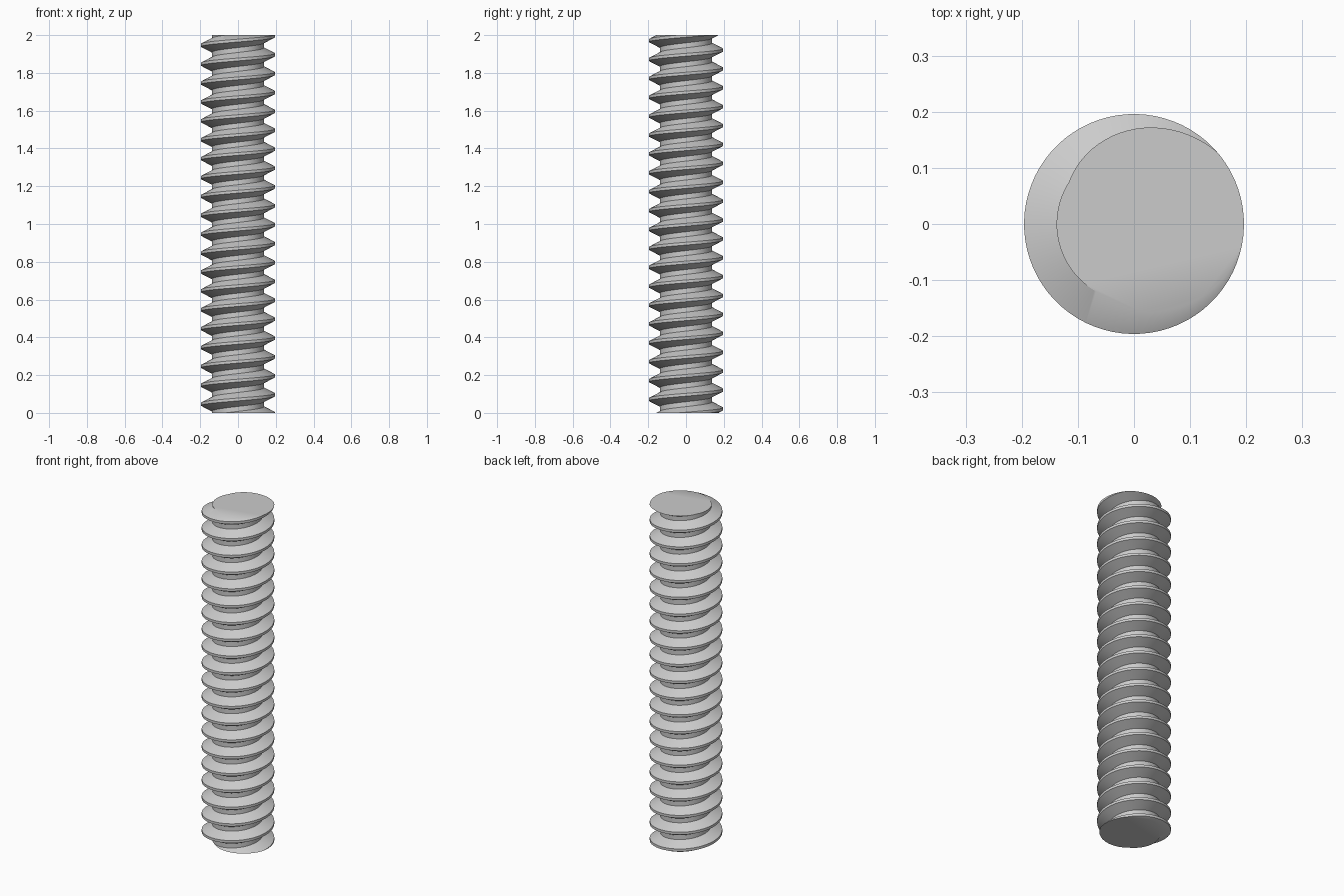
import bpy
import bmesh
import math

cube = bpy.data.objects.get("Cube")
if cube:
    bpy.data.objects.remove(cube)

LENGTH = 2.0
PITCH = 0.1
CREST_R, ROOT_R = 0.196, 0.138
SEGMENTS = 72
CREST, ROOT = 0.15, 0.26          # flat widths as shares of the pitch
PHASE = math.radians(14)          # crest direction at the end faces

# Grey metal
metal = bpy.data.materials.new("grey metal")
metal.use_nodes = True
colour = (0.6, 0.6, 0.6, 1)
metal.diffuse_color = colour
metal.node_tree.nodes["Principled BSDF"].inputs["Base Color"].default_value = colour

# Thread profile for one turn: root edge, crest edge, crest edge, root edge
profile = [
    (ROOT_R, -(1 - ROOT) / 2),
    (CREST_R, -CREST / 2),
    (CREST_R, CREST / 2),
    (ROOT_R, (1 - ROOT) / 2),
]

# Sweep the profile along a right-handed helix running past both ends
bm = bmesh.new()
turns = round(LENGTH / PITCH) + 4
rows = []
for i in range(turns * SEGMENTS + 1):
    turn = i / SEGMENTS
    angle = PHASE + math.tau * turn
    rows.append([
        bm.verts.new((r * math.cos(angle), r * math.sin(angle),
                      PITCH * (turn - 2 + offset)))
        for r, offset in profile
    ])

for i in range(len(rows) - 1):
    a, b = rows[i], rows[i + 1]
    for j in range(len(profile) - 1):
        bm.faces.new((a[j], b[j], b[j + 1], a[j + 1]))
    # Root strip joins this turn to the next one
    if i + 1 + SEGMENTS < len(rows):
        c, d = rows[i + SEGMENTS], rows[i + 1 + SEGMENTS]
        bm.faces.new((a[-1], b[-1], d[0], c[0]))

# Cut both ends flat and cap them
for z, direction in ((0, -1), (LENGTH, 1)):
    bmesh.ops.bisect_plane(
        bm, geom=bm.verts[:] + bm.edges[:] + bm.faces[:], dist=1e-6,
        plane_co=(0, 0, z), plane_no=(0, 0, direction), clear_outer=True)
bmesh.ops.remove_doubles(bm, verts=bm.verts[:], dist=1e-5)
bmesh.ops.holes_fill(bm, edges=[e for e in bm.edges if e.is_boundary], sides=0)
bmesh.ops.recalc_face_normals(bm, faces=bm.faces[:])

mesh = bpy.data.meshes.new("threaded_rod")
bm.to_mesh(mesh)
bm.free()
mesh.materials.append(metal)
rod = bpy.data.objects.new("threaded_rod", mesh)
bpy.context.collection.objects.link(rod)

# Smooth around the helix, sharp along the thread edges
bpy.ops.object.select_all(action="DESELECT")
rod.select_set(True)
bpy.context.view_layer.objects.active = rod
bpy.ops.object.shade_smooth_by_angle(angle=math.radians(30))
